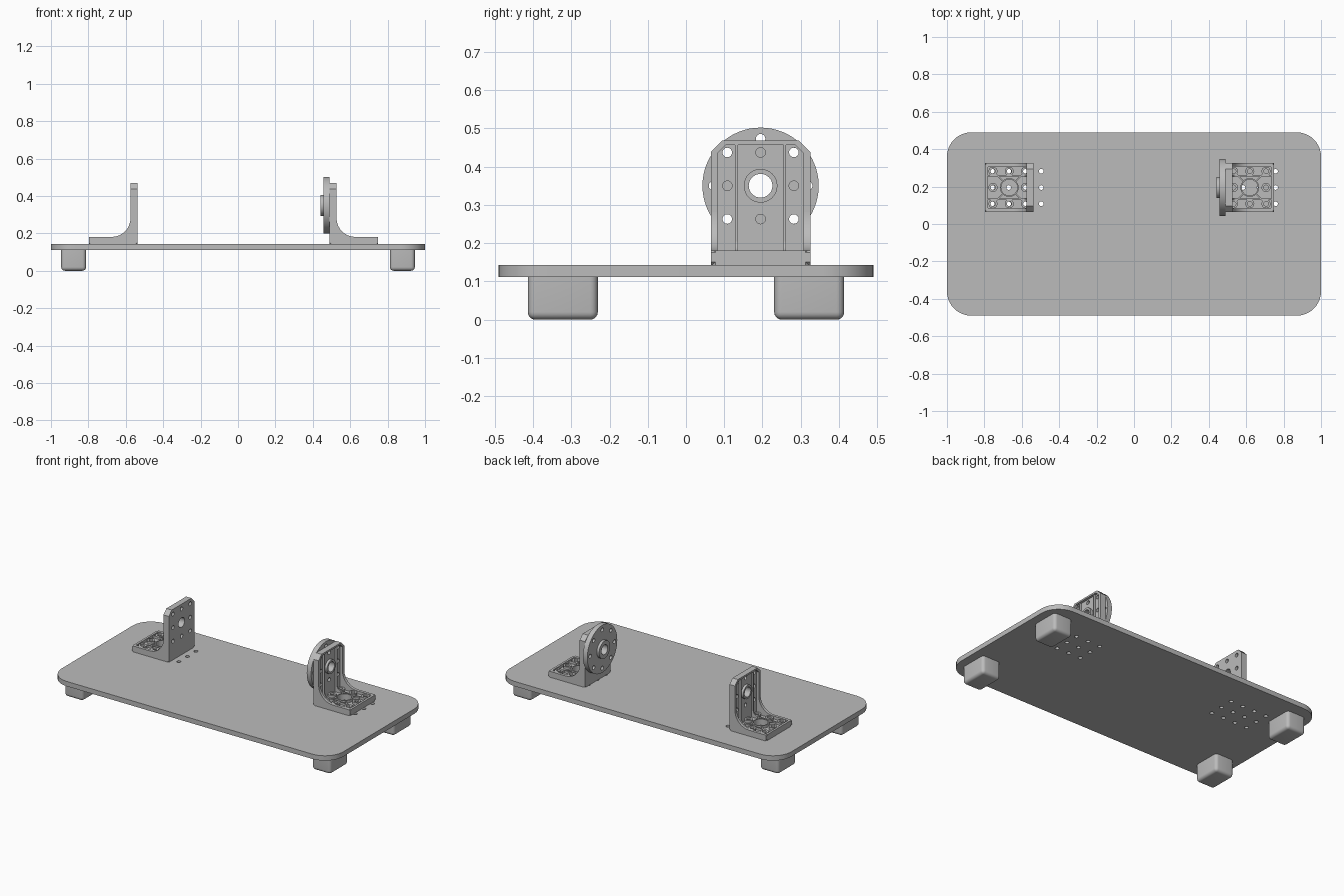
import bpy, bmesh
from math import cos, sin, pi
from mathutils import Matrix, Vector

cube = bpy.data.objects.get("Cube")
if cube:
    bpy.data.objects.remove(cube, do_unlink=True)

grey = bpy.data.materials.new("plain grey")
grey.use_nodes = True
grey.diffuse_color = (0.5, 0.5, 0.5, 1)
grey.node_tree.nodes["Principled BSDF"].inputs["Base Color"].default_value = (0.5, 0.5, 0.5, 1)
parts = []


def finish(name, bm):
    bmesh.ops.remove_doubles(bm, verts=bm.verts, dist=0.0001)
    bmesh.ops.recalc_face_normals(bm, faces=bm.faces)
    mesh = bpy.data.meshes.new(name)
    bm.to_mesh(mesh)
    bm.free()
    mesh.materials.clear()
    mesh.materials.append(grey)
    obj = bpy.data.objects.new(name, mesh)
    bpy.context.collection.objects.link(obj)
    parts.append(obj)


def extrude(name, loops, axis, start, end):
    """Fill the outline (first loop) minus its holes, extruded along an axis."""
    curve = bpy.data.curves.new(name, 'CURVE')
    curve.dimensions = '2D'
    curve.fill_mode = 'BOTH'
    curve.extrude = abs(end - start) / 2
    for loop in loops:
        spline = curve.splines.new('POLY')
        spline.points.add(len(loop) - 1)
        for point, (a, b) in zip(spline.points, loop):
            point.co = (a, b, 0, 1)
        spline.use_cyclic_u = True
    temp = bpy.data.objects.new(name, curve)
    bpy.context.collection.objects.link(temp)
    graph = bpy.context.evaluated_depsgraph_get()
    flat = bpy.data.meshes.new_from_object(temp.evaluated_get(graph))
    bm = bmesh.new()
    bm.from_mesh(flat)
    bpy.data.objects.remove(temp, do_unlink=True)
    bpy.data.curves.remove(curve)
    bpy.data.meshes.remove(flat)
    a, b = {'X': (1, 2), 'Y': (0, 2), 'Z': (0, 1)}[axis]
    middle = (start + end) / 2
    for v in bm.verts:
        co = [middle + v.co.z] * 3
        co[a], co[b] = v.co.x, v.co.y
        v.co = co
    finish(name, bm)


def circle(a, b, r, n=24):
    return [(a + r * cos(2 * pi * i / n), b + r * sin(2 * pi * i / n)) for i in range(n)]


def arc(a, b, r, first, last, n=10):
    return [(a + r * cos(first + (last - first) * i / n),
             b + r * sin(first + (last - first) * i / n)) for i in range(n + 1)]


def chamfered(a0, a1, b0, b1, low, high):
    """Rectangle with cut corners on the lower and upper edge."""
    return [(a0 + low, b0), (a1 - low, b0), (a1, b0 + low), (a1, b1 - high),
            (a1 - high, b1), (a0 + high, b1), (a0, b1 - high), (a0, b0 + low)]


# Shared dimensions
TOP, BOTTOM = 0.143, 0.112      # base plate
CY, PITCH, HOLE = 0.195, 0.087, 0.0125
HALF, FOOT, HEIGHT, THICK = 0.13, 0.26, 0.325, 0.038
AXLE = TOP + 0.207
steps = (-PITCH, 0, PITCH)
around = [(i, j) for i in steps for j in steps if i or j]

# Base plate with rounded corners and two groups of screw holes
radius = 0.13
outline = []
for i, (sx, sy) in enumerate([(1, 1), (-1, 1), (-1, -1), (1, -1)]):
    outline += arc(sx * (1 - radius), sy * (0.49 - radius), radius, i * pi / 2, (i + 1) * pi / 2)
screws = [circle(s * (0.496 + PITCH * i), CY + j, HOLE, 16)
          for s in (-1, 1) for i in range(4) for j in steps]
extrude("base_plate", [outline] + screws, 'Z', BOTTOM, TOP)

# Four rounded block feet
for sx, side in ((-1, "right"), (1, "left")):
    for sy, end in ((-1, "front"), (1, "back")):
        bm = bmesh.new()
        bmesh.ops.create_cube(bm, size=1)
        bmesh.ops.scale(bm, vec=(0.133, 0.183, BOTTOM), verts=bm.verts)
        bmesh.ops.translate(bm, vec=(sx * 0.879, sy * 0.322, BOTTOM / 2), verts=bm.verts)
        edges = [e for e in bm.edges if min(v.co.z for v in e.verts) < 0.01]
        bmesh.ops.bevel(bm, geom=edges, offset=0.02, segments=5, profile=0.5, affect='EDGES')
        finish(f"{end}_{side}_foot", bm)


def bracket(side, x0, s):
    """Ribbed angle bracket: wall back at x0, foot running in direction s."""
    def x(u):
        return x0 + s * u

    y0, y1 = CY - HALF, CY + HALF
    mid = x(FOOT / 2)
    # Wall: thin panel, raised rim, axle ring
    wall = chamfered(y0, y1, TOP, TOP + HEIGHT, 0.01, 0.03)
    inner = chamfered(y0 + 0.018, y1 - 0.018, TOP + 0.02, TOP + HEIGHT - 0.011, 0, 0.022)
    bore = circle(CY, AXLE, 0.031, 32)
    holes = [circle(CY + i, AXLE + j, HOLE) for i, j in around]
    extrude(f"{side}_bracket_wall", [wall, bore] + holes, 'X', x(0), x(0.022))
    extrude(f"{side}_bracket_wall_rim", [wall, inner], 'X', x(0), x(THICK))
    extrude(f"{side}_bracket_axle_ring", [circle(CY, AXLE, 0.044, 32), bore], 'X', x(0.01), x(THICK))
    # Foot: thin panel, raised rim, screw bosses
    a0, a1 = sorted((x(0), x(FOOT)))
    sole = chamfered(a0, a1, y0, y1, 0.012, 0.012)
    pocket = chamfered(a0 + 0.014, a1 - 0.014, y0 + 0.018, y1 - 0.018, 0.006, 0.006)
    centre = circle(mid, CY, 0.043, 32)
    holes = [circle(mid + i, CY + j, HOLE) for i, j in around]
    extrude(f"{side}_bracket_foot", [sole, centre] + holes, 'Z', TOP, TOP + 0.02)
    extrude(f"{side}_bracket_foot_rim", [sole, pocket], 'Z', TOP, TOP + THICK)
    extrude(f"{side}_bracket_centre_ring", [circle(mid, CY, 0.05, 32), centre], 'Z', TOP + 0.01, TOP + THICK)
    for n, (i, j) in enumerate(around):
        extrude(f"{side}_bracket_boss_{n + 1}",
                [circle(mid + i, CY + j, 0.024), circle(mid + i, CY + j, HOLE)],
                'Z', TOP + 0.01, TOP + THICK - 0.002)
    # Diagonal ribs across the foot
    for i in (-1, 1):
        for j in (-1, 1):
            p, q = Vector((mid + i * 0.034, CY + j * 0.034)), Vector((mid + i * 0.071, CY + j * 0.071))
            w = Vector((-j, i)) * 0.003
            extrude(f"{side}_bracket_diagonal_rib", [[p - w, q - w, q + w, p + w]],
                    'Z', TOP + 0.01, TOP + 0.033)
    # Curved gussets: two thick at the sides, two thin between the holes
    for name, v, width, thick, top, r in (
            ("side_gusset", HALF - 0.009, 0.018, THICK, 0.295, 0.1),
            ("thin_rib", 0.063, 0.007, THICK - 0.003, 0.314, 0.03)):
        curve = arc(thick + r, thick + r, r, 1.5 * pi, pi)
        profile = [(0, 0.01), (0.01, 0), (FOOT - 0.008, 0), (FOOT, 0.008),
                   (FOOT, thick - 0.006), (FOOT - 0.006, thick)]
        profile += curve + [(thick, top), (0, top)]
        loop = [(x(u), TOP + w) for u, w in profile]
        for j in (-1, 1):
            y = CY + j * v
            extrude(f"{side}_bracket_{name}", [loop], 'Y', y - width / 2, y + width / 2)


bracket("right", -0.537, -1)
bracket("left", 0.489, 1)

# Round mounting disc and hub on the left bracket
bore = circle(CY, AXLE, 0.031, 32)
ring = [circle(CY + 0.123 * cos(k * pi / 4), AXLE + 0.123 * sin(k * pi / 4), HOLE) for k in range(8)]
extrude("mounting_disc", [circle(CY, AXLE, 0.152, 64), bore] + ring, 'X', 0.458, 0.489)
extrude("disc_hub", [circle(CY, AXLE, 0.056, 48), bore], 'X', 0.441, 0.46)

# Smooth curved faces, keep hard edges
bpy.ops.object.select_all(action='DESELECT')
for obj in parts:
    obj.select_set(True)
bpy.context.view_layer.objects.active = parts[0]
bpy.ops.object.shade_smooth_by_angle(angle=0.6)
